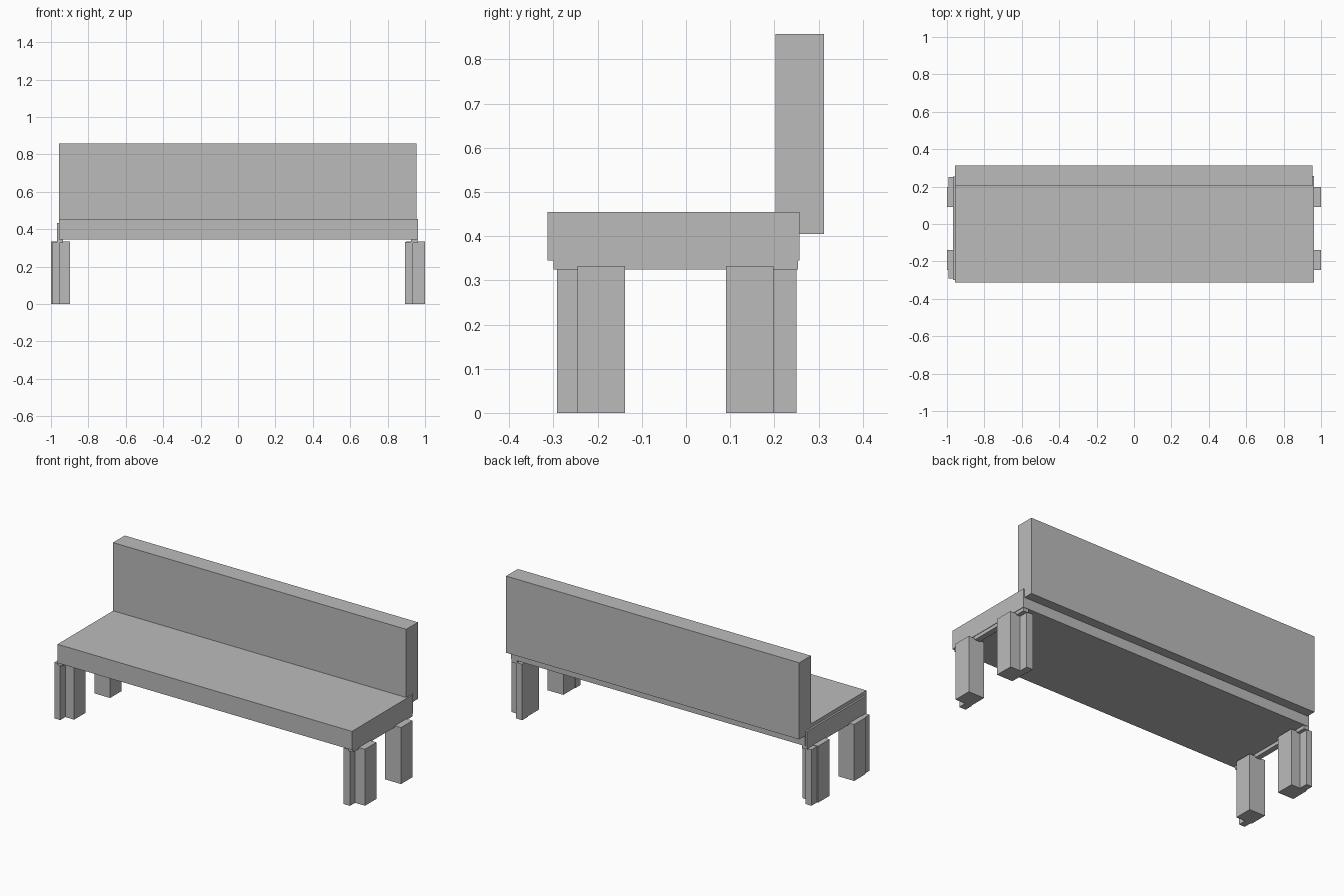
import bpy
import bmesh
from mathutils import Vector

cube = bpy.data.objects.get("Cube")
if cube:
    bpy.data.objects.remove(cube, do_unlink=True)

grey = bpy.data.materials.new("plain grey")
grey.use_nodes = True
colour = (0.5, 0.5, 0.5, 1)
grey.diffuse_color = colour
grey.node_tree.nodes["Principled BSDF"].inputs["Base Color"].default_value = colour


def box(name, x, y, z):
    """Add a block spanning the given (low, high) range on each axis."""
    low, high = (Vector(corner) for corner in zip(x, y, z))
    bm = bmesh.new()
    bmesh.ops.create_cube(bm, size=1)
    bmesh.ops.scale(bm, vec=high - low, verts=bm.verts)
    bmesh.ops.translate(bm, vec=(low + high) / 2, verts=bm.verts)
    mesh = bpy.data.meshes.new(name)
    bm.to_mesh(mesh)
    bm.free()
    mesh.materials.append(grey)
    obj = bpy.data.objects.new(name, mesh)
    bpy.context.collection.objects.link(obj)


# Seat slab and backrest
box("seat", (-0.957, 0.963), (-0.314, 0.257), (0.345, 0.455))
box("backrest", (-0.957, 0.955), (0.203, 0.312), (0.405, 0.857))

# Both ends: a rail under the seat, and two legs each with a slim post
for side, leg_x, post_x, rail_x in (
    ("right", (-1.0, -0.897), (-0.993, -0.955), (-0.968, -0.935)),
    ("left", (0.897, 1.0), (0.893, 0.935), (0.926, 0.96)),
):
    box(side + "_rail", rail_x, (-0.30, 0.254), (0.325, 0.433))
    for end, leg_y, post_y in (
        ("front", (-0.245, -0.138), (-0.292, -0.245)),
        ("back", (0.09, 0.198), (0.198, 0.25)),
    ):
        box(f"{end}_{side}_leg", leg_x, leg_y, (0, 0.333))
        box(f"{end}_{side}_post", post_x, post_y, (0, 0.33))
